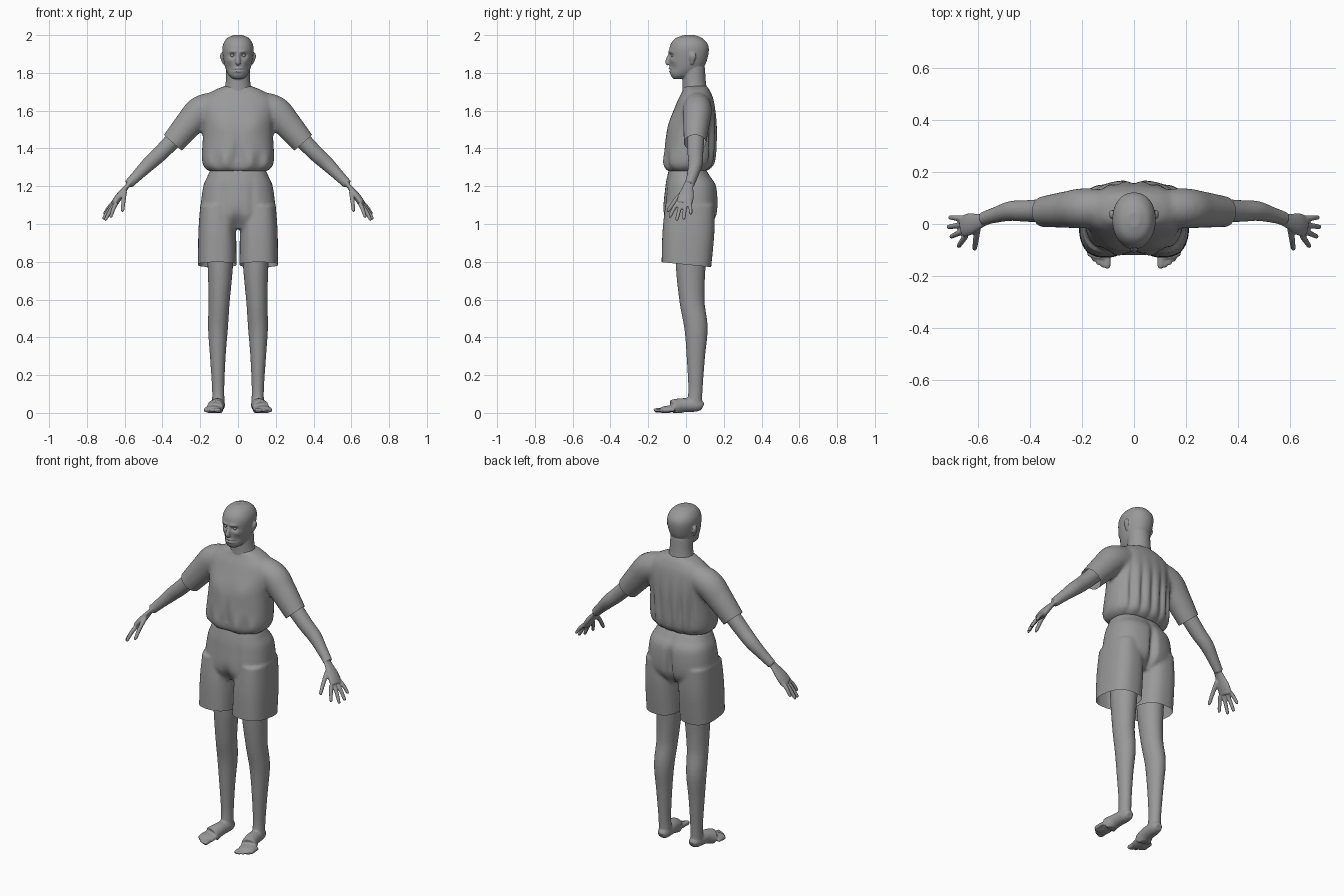
import bpy, bmesh, math
from mathutils import Vector

default_cube = bpy.data.objects.get("Cube")
if default_cube:
    bpy.data.objects.remove(default_cube, do_unlink=True)

colour = (.32, .32, .32, 1)
grey = bpy.data.materials.new("plain grey")
grey.use_nodes = True
grey.diffuse_color = colour
grey.node_tree.nodes["Principled BSDF"].inputs["Base Color"].default_value = colour

across, depth, up = Vector((1, 0, 0)), Vector((0, 1, 0)), Vector((0, 0, 1))


def curve_through(points, steps=5):
    """Smooth interpolation through the given rings."""
    points = [Vector(point) for point in points]
    points = [points[0], *points, points[-1]]
    result = []
    for before, start, end, after in zip(points, points[1:], points[2:], points[3:]):
        leave, arrive = (end - before) / 2, (after - start) / 2
        for step in range(steps):
            t = step / steps
            ease = t * t * (3 - 2 * t)
            result.append(start.lerp(end, ease) + leave * t * (1 - t) ** 2 - arrive * t * t * (1 - t))
    return result + [points[-1]]


def superellipse(angle, power):
    """Point on a rounded-box outline of unit size."""
    return [math.copysign(abs(value) ** (2 / power), value)
            for value in (math.cos(angle), math.sin(angle))]


def skin_rings(bm, rings, mirror):
    """Cover rings of points with faces and close both ends."""
    for sign in ((1, -1) if mirror else (1,)):
        loops = [[bm.verts.new((p.x * sign, p.y, p.z)) for p in ring] for ring in rings]
        faces = [loops[0][::-1], loops[-1]]
        for lower, upper in zip(loops, loops[1:]):
            for k in range(len(lower)):
                faces.append((lower[k - 1], lower[k], upper[k], upper[k - 1]))
        for face in faces:
            bm.faces.new(face[::sign])


def limb(bm, rings, side=depth, flatten=1, sides=24, mirror=True):
    """Tube along a path of (x, y, z, radius); flatten scales it across the side direction."""
    rings = curve_through(rings)
    outlines = []
    for i, ring in enumerate(rings):
        ahead, behind = rings[min(i + 1, len(rings) - 1)], rings[max(i - 1, 0)]
        along = (ahead - behind).xyz.normalized()
        u = (side - along * side.dot(along)).normalized()
        v = along.cross(u) * flatten
        outline = []
        for k in range(sides):
            c, s = superellipse(math.tau * k / sides, 2)
            outline.append(ring.xyz + (u * c + v * s) * ring.w)
        outlines.append(outline)
    skin_rings(bm, outlines, mirror)


def trunk(bm, sections, power, x=0, sides=48):
    """Upright body through sections of (height, front, back, half width)."""
    outlines = []
    for height, front, back, half in curve_through(sections):
        outline = []
        for k in range(sides):
            c, s = superellipse(math.tau * k / sides, power)
            outline.append(Vector((x + c * half, (front + back + s * (back - front)) / 2, height)))
        outlines.append(outline)
    skin_rings(bm, outlines, mirror=x != 0)


def finish(name, bm, voxel, shape=None, hems=()):
    """Fuse the volumes, soften them, sculpt by a rule and cut open hems."""
    mesh = bpy.data.meshes.new(name)
    bm.to_mesh(mesh)
    obj = bpy.data.objects.new(name, mesh)
    bpy.context.collection.objects.link(obj)
    fuse = obj.modifiers.new("fuse", 'REMESH')
    fuse.mode, fuse.voxel_size = 'VOXEL', voxel
    soften = obj.modifiers.new("soften", 'SMOOTH')
    soften.iterations = 4
    graph = bpy.context.evaluated_depsgraph_get()
    obj.data = bpy.data.meshes.new_from_object(obj.evaluated_get(graph))
    obj.modifiers.clear()
    bm.clear()
    bm.from_mesh(obj.data)
    for vert in bm.verts:
        if shape:
            vert.co.y += shape(abs(vert.co.x), vert.co.y, vert.co.z)
        vert.co.z = max(vert.co.z, 0)
    for point, normal in hems:
        bmesh.ops.bisect_plane(bm, geom=bm.verts[:] + bm.edges[:] + bm.faces[:],
                               plane_co=point, plane_no=normal, clear_outer=True)
    for face in bm.faces:
        face.smooth = True
    bm.to_mesh(obj.data)
    bm.free()
    obj.data.materials.clear()
    obj.data.materials.append(grey)


def bell(offset, width):
    return math.exp(-(offset / width) ** 2)


# Shirt with short sleeves, gathered at the waist and creased down the back
def shirt_folds(x, y, z):
    if y > .06:
        creases = sum(bell(x - spacing, .015) for spacing in (0, .065, .125))
        return -.016 * creases * bell(z - 1.42, .13)
    if y < -.02:
        gather = .007 * math.sin(70 * x) * bell(z - 1.33, .05)
        chest = .008 * bell(x - .09, .05) * bell(z - 1.53, .06)
        return gather - chest + .013 * bell(x, .02) * bell(z - 1.36, .1)
    return 0


bm = bmesh.new()
trunk(bm, [(1.28, -.1, .11, .155), (1.33, -.12, .155, .19), (1.5, -.1, .165, .185),
           (1.64, -.05, .15, .195), (1.7, -.02, .13, .14), (1.73, -.01, .11, .07)], power=2.3)
limb(bm, [(.08, .06, 1.63, .07), (.19, .06, 1.6, .077), (.26, .055, 1.53, .07),
          (.37, .045, 1.4, .056)], flatten=1.07)
finish("shirt", bm, .01, shirt_folds,
       [((sign * .345, 0, 1.43), (sign * .66, 0, -.75)) for sign in (1, -1)])


# Shorts with two wide open legs
def shorts_folds(x, y, z):
    if y > .05:
        return -.03 * bell(x, .02) * bell(z - 1.08, .12)
    if y < -.03:
        pleat = .006 * bell(x - .075, .02) * bell(z - 1.12, .12)
        return pleat + .02 * bell(x, .03) * bell(z - 1, .06)
    return 0


bm = bmesh.new()
trunk(bm, [(1.29, -.09, .105, .145), (1.25, -.1, .13, .163), (1.19, -.11, .163, .186),
           (1.05, -.12, .163, .197), (.975, -.08, .11, .16)], power=2.5)
trunk(bm, [(1.1, -.11, .15, .09), (.95, -.125, .15, .1), (.74, -.13, .13, .102)],
      power=2.6, x=.11)
finish("shorts", bm, .009, shorts_folds, [((0, 0, .785), (0, -.1, -1))])


# Head with sculpted brow, eye sockets, cheeks and lips, plus neck, nose and ears
def face_relief(x, y, z):
    if y > -.03:
        return 0
    socket = .013 * bell(x - .03, .016) * bell(z - 1.892, .011)
    brow = .007 * bell(x - .026, .022) * bell(z - 1.913, .009)
    cheek = .005 * bell(x - .045, .016) * bell(z - 1.865, .014)
    hollow = .005 * bell(x - .045, .018) * bell(z - 1.825, .02)
    lips = .007 * bell(x, .022) * (bell(z - 1.823, .006) + bell(z - 1.808, .006))
    mouth = .006 * bell(x, .025) * bell(z - 1.816, .003)
    return socket - brow - cheek + hollow - lips + mouth


bm = bmesh.new()
trunk(bm, [(1.768, -.066, -.02, .025), (1.79, -.082, .04, .05), (1.84, -.086, .1, .071),
           (1.93, -.088, .121, .083), (1.98, -.06, .092, .062), (2, -.01, .045, .022)], power=2.15)
trunk(bm, [(1.65, -.02, .13, .1), (1.73, -.018, .108, .068), (1.83, -.02, .1, .062)], power=2)
limb(bm, [(0, -.083, 1.905, .008), (0, -.097, 1.86, .013), (0, -.09, 1.846, .012)],
     side=across, mirror=False)
limb(bm, [(.076, .03, 1.845, .007), (.086, .037, 1.885, .018), (.085, .037, 1.906, .009)],
     flatten=.5)
finish("head", bm, .0042, face_relief)

# Eyeballs
for name, sign in (("left_eye", 1), ("right_eye", -1)):
    bm = bmesh.new()
    bmesh.ops.create_uvsphere(bm, u_segments=16, v_segments=12, radius=.01)
    bmesh.ops.translate(bm, verts=bm.verts, vec=(sign * .03, -.071, 1.892))
    finish(name, bm, .002)

# Arms and flattened palms
bm = bmesh.new()
limb(bm, [(.26, .055, 1.53, .048), (.4, .05, 1.385, .042), (.47, .05, 1.32, .038),
          (.53, .035, 1.26, .03), (.58, .02, 1.21, .025)])
limb(bm, [(.56, .02, 1.23, .022), (.595, .01, 1.19, .03), (.63, 0, 1.145, .042),
          (.655, -.01, 1.108, .042)], flatten=.45)


def finger(base, tip, radius):
    """Tapered finger with a slightly raised knuckle."""
    knuckle = base.lerp(tip, .5) + up * radius / 2
    limb(bm, [(*base, radius), (*knuckle, radius * .9), (*base.lerp(tip, .9), radius * .75),
              (*tip, radius * .4)], sides=12)


# Four fingers fan out from the palm, the middle ones longest
first_knuckle, last_knuckle = Vector((.645, -.045, 1.11)), Vector((.655, .02, 1.115))
first_tip, last_tip = Vector((.675, -.088, 1.035)), Vector((.71, .026, 1.052))
for i in range(4):
    share = i / 3
    reach = Vector((.02, 0, -.025)) * 4 * share * (1 - share)
    finger(first_knuckle.lerp(last_knuckle, share), first_tip.lerp(last_tip, share) + reach, .012)
finger(Vector((.6, -.015, 1.17)), Vector((.612, -.1, 1.065)), .013)
finish("arms", bm, .0045)

# Legs with knee, calf and ankle
bm = bmesh.new()
limb(bm, [(.093, .03, .95, .09), (.094, .025, .76, .078), (.1, .032, .59, .066),
          (.106, .053, .45, .062), (.107, .052, .3, .049), (.105, .05, .13, .038),
          (.104, .045, .04, .04)], flatten=.85)

# Feet with five toes getting shorter outwards
limb(bm, [(.102, .088, .03, .02), (.103, .06, .04, .034), (.11, -.02, .04, .038),
          (.122, -.07, .026, .045)], side=across)
limb(bm, [(.116, -.04, .03, .04), (.131, -.1, .018, .049), (.136, -.13, .014, .043)],
     side=across, flatten=.4)
for toe in range(5):
    x, tip, radius = .102 + .0175 * toe, -.168 + .003 * toe * toe, .009
    if toe == 0:
        radius = .013
    limb(bm, [(x, tip + .06, .016, radius), (x, tip + .007, .013, radius),
              (x, tip, .012, radius / 2)], side=across, sides=12)
finish("legs", bm, .0055)
